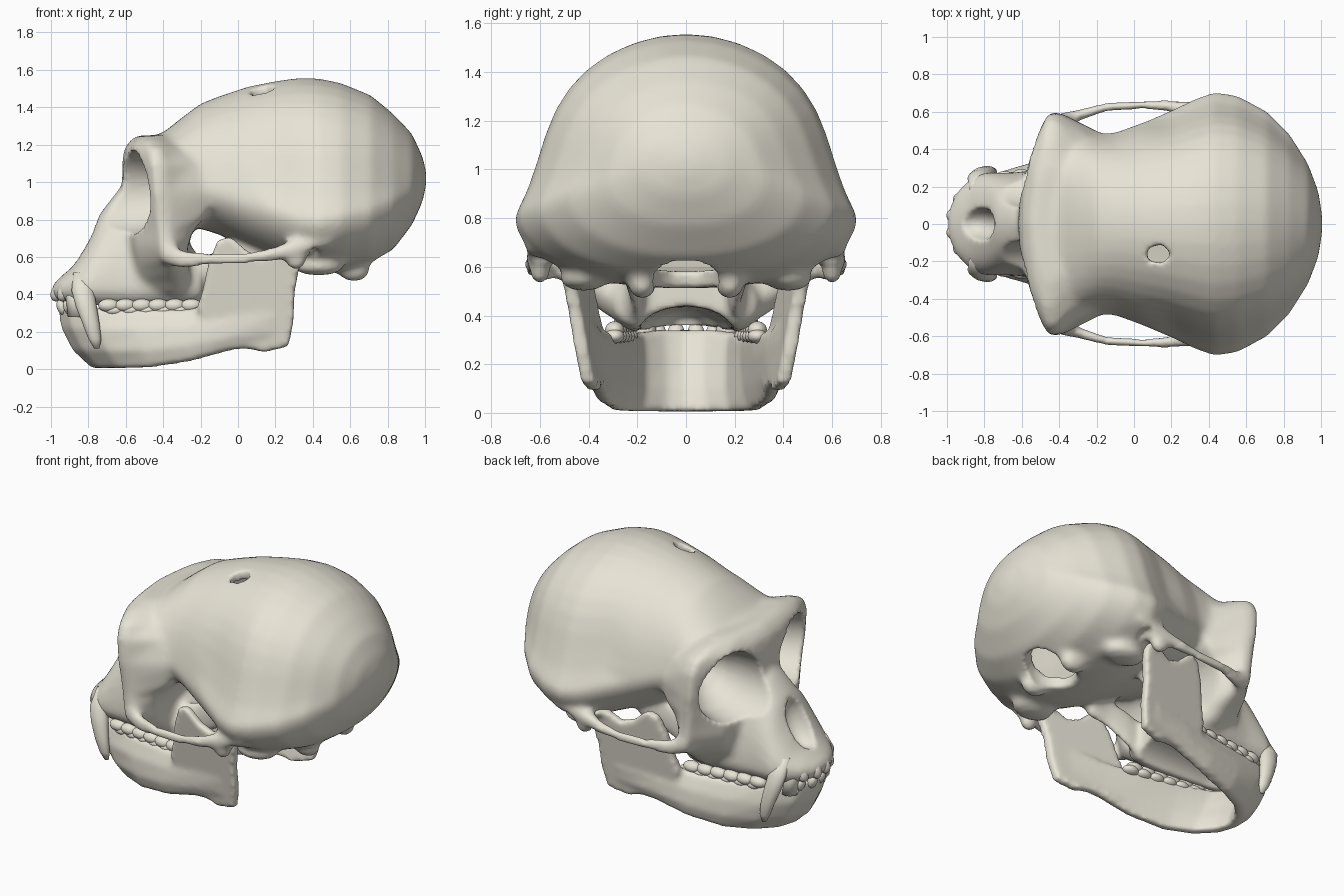
import bpy, bmesh
from math import sin, cos, pi
from mathutils import Matrix, Vector, Euler

if "Cube" in bpy.data.objects:
    bpy.data.objects.remove(bpy.data.objects["Cube"])

bone = bpy.data.materials.new("bone")
bone.diffuse_color = (.8, .77, .67, 1)
bone.use_nodes = True
bone.node_tree.nodes["Principled BSDF"].inputs["Base Color"].default_value = bone.diffuse_color


def loft(bm, rings):
    rows = [[bm.verts.new(p) for p in r] for r in rings]
    n = len(rows[0])
    for a, b in zip(rows, rows[1:]):
        for i in range(n):
            j = (i + 1) % n
            bm.faces.new((a[i], a[j], b[j], b[i]))
    bm.faces.new(rows[0])
    bm.faces.new(rows[-1])


def blob(bm, loc, scale, rot=(0, 0, 0)):
    m = Matrix.LocRotScale(Vector(loc), Euler(rot), Vector(scale))
    bmesh.ops.create_icosphere(bm, subdivisions=3, radius=1, matrix=m)


def make(name, bm):
    bmesh.ops.recalc_face_normals(bm, faces=bm.faces)
    me = bpy.data.meshes.new(name)
    bm.to_mesh(me)
    bm.free()
    me.shade_smooth()
    ob = bpy.data.objects.new(name, me)
    bpy.context.collection.objects.link(ob)
    return ob


def remesh(ob, size, smooth):
    m = ob.modifiers.new("remesh", 'REMESH')
    m.mode = 'VOXEL'
    m.voxel_size = size
    s = ob.modifiers.new("smooth", 'SMOOTH')
    s.factor = 0.5
    s.iterations = smooth


def finish(ob):
    # apply modifiers, smooth shading, bone colour
    if ob.modifiers:
        dg = bpy.context.evaluated_depsgraph_get()
        me = bpy.data.meshes.new_from_object(ob.evaluated_get(dg))
        ob.modifiers.clear()
        ob.data = me
    ob.data.shade_smooth()
    ob.data.materials.clear()
    ob.data.materials.append(bone)


def egg(x, top, mid, bot, w, p=0.9, pinch=0.0, n=40):
    # cross-section across x, widest at height mid, pinched above it
    r = []
    for i in range(n):
        t = 2 * pi * i / n
        c, s = cos(t), sin(t)
        k = 1 - pinch * s * (1 - s) ** 2 if s > 0 else 1
        y = k * w * abs(c) ** (1 if s > 0 else p) * (1 if c > 0 else -1)
        r.append((x, y, mid + s * ((top - mid) if s > 0 else (mid - bot))))
    return r


def oval(x, y, z, ry, rz, tilt=0, n=24):
    return [(x + tilt * ry * cos(2 * pi * i / n), y + ry * cos(2 * pi * i / n),
             z + rz * sin(2 * pi * i / n)) for i in range(n)]


# braincase
CASE = [(-.5, 1.23, 1.12, 1.0, .34), (-.4, 1.265, 1.06, .85, .50), (-.3, 1.345, 1.0, .78, .50),
        (-.2, 1.42, .98, .75, .48), (-.1, 1.46, .95, .72, .49), (.05, 1.51, .9, .64, .545),
        (.2, 1.54, .85, .57, .61), (.32, 1.557, .81, .525, .668), (.43, 1.555, .8, .51, .708),
        (.55, 1.53, .82, .515, .69), (.71, 1.465, .85, .56, .605), (.83, 1.365, .9, .64, .485),
        (.93, 1.26, .96, .77, .325), (.985, 1.14, 1.02, .89, .18), (1.006, 1.06, 1.02, .98, .05)]
sk = bmesh.new()
loft(sk, [egg(*s, pinch=.6 if .1 < s[0] < .9 else .2) for s in CASE])

# upper face and brow: height, front, side rim, half width, back
FACE = [(1.25, -.54, -.47, .30, -.36), (1.225, -.575, -.48, .44, -.36), (1.18, -.61, -.47, .55, -.32),
        (1.1, -.62, -.46, .595, -.24), (.95, -.62, -.445, .6, -.15), (.82, -.62, -.43, .59, -.17),
        (.74, -.62, -.42, .585, -.24), (.66, -.62, -.41, .59, -.27), (.59, -.61, -.4, .56, -.27),
        (.53, -.61, -.38, .50, -.26), (.46, -.62, -.37, .4, -.25), (.4, -.62, -.36, .33, -.24)]
rings = []
for z, xf, xl, w, xb in FACE:
    h = [(xf + .01, .25 * w), (xf + .35 * (xl - xf), .65 * w), (xl, w), (xl + .06, .985 * w),
         (xb, .79 * w), (xb, .4 * w)]
    rings.append([(xf, 0, z)] + [(x, y, z) for x, y in h] + [(xb, 0, z)] +
                 [(x, -y, z) for x, y in reversed(h)])
loft(sk, rings)

# snout and upper jaw
SNOUT = [(-.995, .45, .42, .39, .07), (-.95, .49, .43, .36, .17), (-.88, .56, .44, .34, .24),
         (-.8, .70, .44, .33, .275), (-.74, .83, .44, .325, .275), (-.64, .96, .44, .32, .275),
         (-.5, .95, .44, .32, .295), (-.3, .72, .44, .32, .315), (-.19, .58, .44, .34, .3)]
loft(sk, [egg(*s, p=.5) for s in SNOUT])

# cheek arches, pterygoid plates, condyles
ARCH = [(-.42, .54, .64, .05, .07), (-.3, .58, .585, .032, .055), (-.15, .625, .589, .026, .038),
        (.05, .638, .594, .025, .036), (.18, .632, .612, .032, .042), (.32, .6, .65, .06, .05),
        (.5, .58, .69, .08, .04)]
for s in (1, -1):
    loft(sk, [oval(x, s * y, z, ry, rz) for x, y, z, ry, rz in ARCH])
    loft(sk, [oval(-.25, s * .22, .47, .05, .12), oval(-.12, s * .2, .52, .03, .12),
              oval(.03, s * .23, .6, .03, .1), oval(.15, s * .25, .62, .05, .08)])
    blob(sk, (.31, s * .6, .585), (.06, .045, .06))
    blob(sk, (.62, s * .18, .53), (.09, .06, .065))
    blob(sk, (.43, s * .42, .55), (.14, .1, .05))
skull = make("skull", sk)
remesh(skull, .017, 12)

# cutters: sockets, nose, palate, brain cavity, foramen, roof hole
cutters = []
b = bmesh.new()
SOCKET = [(-.72, .335, .235), (-.53, .312, .22), (-.4, .28, .195), (-.29, .22, .135), (-.2, .17, .05)]
for s in (1, -1):
    loft(b, [oval(x, s * y, .945, r, r, s * .32, 40) for x, y, r in SOCKET])
    blob(b, (.41, s * .62, .62), (.03, .1, .03))
cutters.append(make("socket_cutter", b))
b = bmesh.new()
blob(b, (-.84, 0, .67), (.12, .09, .165), (0, .39, 0))
cutters.append(make("nose_cutter", b))
b = bmesh.new()
loft(b, [oval(x, 0, .31, w, h) for x, w, h in
         [(-.93, .08, .08), (-.85, .15, .11), (-.7, .19, .12), (-.1, .21, .13)]])
cutters.append(make("palate_cutter", b))
b = bmesh.new()
loft(b, [egg(x - (.05 if x > .7 else 0), t - .06, m, min(o + .07, m - .01), w - .08, pinch=.5)
         for x, t, m, o, w in CASE[4:-1]])
cutters.append(make("cavity_cutter", b))
b = bmesh.new()
blob(b, (.64, 0, .56), (.17, .14, .13), (0, -.45, 0))
cutters.append(make("foramen_cutter", b))
b = bmesh.new()
loft(b, [[(.13 + .07 * cos(i * 2 * pi / 5), -.16 + .055 * sin(i * 2 * pi / 5), z) for i in range(5)]
         for z in (1.38, 1.65)])
cutters.append(make("roof_cutter", b))
for c in cutters:
    c.hide_render = True
    m = skull.modifiers.new("cut", 'BOOLEAN')
    m.operation = 'DIFFERENCE'
    m.solver = 'EXACT'
    m.object = c
remesh(skull, .015, 4)
finish(skull)
for c in cutters:
    bpy.data.objects.remove(c)

# lower jaw body: top point, bottom point, thickness
JAW = [(-.925, 0, .34, -.75, 0, .0, .1), (-.88, .11, .34, -.72, .1, .0, .095),
       (-.77, .205, .33, -.63, .2, .0, .085), (-.55, .255, .32, -.47, .28, .005, .08),
       (-.3, .3, .32, -.25, .335, .04, .075), (-.08, .355, .33, -.03, .365, .1, .065),
       (.2, .43, .38, .2, .39, .12, .045)]
full = [(a, -c, d, e, -f, g, t) for a, c, d, e, f, g, t in reversed(JAW[1:])] + JAW
rings = []
for i, (a, c, d, e, f, g, th) in enumerate(full):
    p, q = full[max(i - 1, 0)], full[min(i + 1, len(full) - 1)]
    t = Vector((q[0] - p[0], q[1] - p[1], 0)).normalized()
    n = Vector((-t.y, t.x, 0))
    T, B = Vector((a, c, d)), Vector((e, f, g))
    u = Vector((0, 0, .03))
    rings.append([T + n * th * .4, T.lerp(B, .35) + n * th * .85, T.lerp(B, .7) + n * th * .85,
                  B + n * th * .4 + u * .3, B - n * th * .3, T.lerp(B, .7) - n * th * .5,
                  T.lerp(B, .3) - n * th * .5, T - n * th * .4])
j = bmesh.new()
loft(j, rings)

# rising jaw branches
RAMUS = [(-.22, .33), (-.19, .42), (-.16, .56), (-.11, .69), (-.04, .71), (.05, .63), (.14, .6),
         (.22, .65), (.32, .65), (.335, .58), (.305, .42), (.295, .24), (.27, .12), (.14, .09),
         (0, .12), (-.15, .1)]
for s in (1, -1):
    loft(j, [[(x, s * (.37 + .165 * z + .15 * (x - .25) + o), z) for x, z in RAMUS]
             for o in (-.02, .04)])
    blob(j, (.28, s * .48, .64), (.045, .09, .035))
jaw = make("lower_jaw", j)
remesh(jaw, .014, 14)
finish(jaw)

# canines
t = bmesh.new()
FANG = [(-.83, .19, .52, .05), (-.83, .245, .42, .06), (-.81, .266, .33, .056),
        (-.785, .28, .24, .045), (-.765, .28, .16, .034), (-.755, .275, .11, .014)]
for s in (1, -1):
    loft(t, [[(x + r * cos(k * pi / 6), s * y + r * .7 * sin(k * pi / 6), z) for k in range(12)]
             for x, y, z, r in FANG])
    # lower canines
    loft(t, [[(x + r * cos(k * pi / 6), s * y + r * sin(k * pi / 6), z) for k in range(12)]
             for x, y, z, r in [(-.86, .16, .28, .05), (-.88, .17, .38, .04), (-.9, .175, .44, .012)]])
    # incisors
    for x, y in ((-.965, .045), (-.93, .13)):
        blob(t, (x, s * y, .41), (.035, .038, .05), (0, .4, 0))
        blob(t, (x + .025, s * y * .9, .33), (.028, .034, .045), (0, -.4, 0))
    # cheek teeth
    for k in range(6):
        x = -.69 + k * .088
        blob(t, (x, s * (.243 + .01 * k), .34), (.058, .04, .036))
        blob(t, (x + .03, s * (.238 + .011 * k), .315), (.055, .04, .03))
finish(make("teeth", t))
